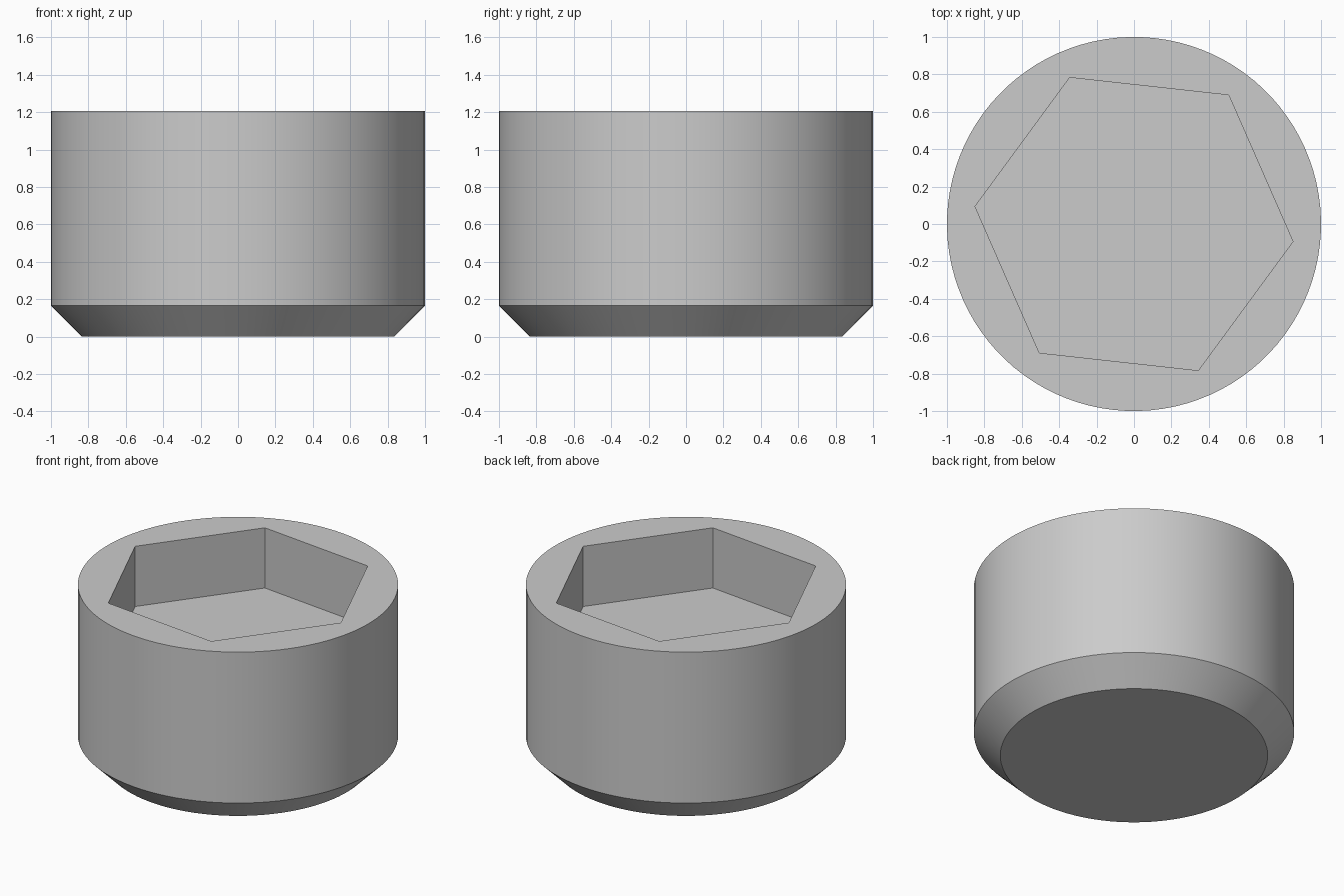
import bpy, bmesh, math

if "Cube" in bpy.data.objects:
    bpy.data.objects.remove(bpy.data.objects["Cube"])

SEG = 96                      # sides of the round body
STEP = SEG // 6               # body sides per hexagon side
TURN = math.radians(-6.3)     # rotation of the hexagonal socket
TOP, FLOOR, CHAMFER = 1.205, 0.79, 0.165

steel = bpy.data.materials.new("plain grey")
steel.diffuse_color = (0.6, 0.6, 0.6, 1)
steel.use_nodes = True
steel.node_tree.nodes["Principled BSDF"].inputs["Base Color"].default_value = steel.diffuse_color

bm = bmesh.new()


def ring(radius, z, n):
    return [bm.verts.new((radius * math.cos(TURN + math.tau * i / n),
                          radius * math.sin(TURN + math.tau * i / n), z))
            for i in range(n)]


def bridge(a, b):
    n = len(a)
    for i in range(n):
        j = (i + 1) % n
        bm.faces.new((a[i], a[j], b[j], b[i]))


# Round body with a chamfered lower edge
base = ring(1 - CHAMFER, 0, SEG)
shoulder = ring(1, CHAMFER, SEG)
rim = ring(1, TOP, SEG)
bm.faces.new(base[::-1])
bridge(base, shoulder)
bridge(shoulder, rim)

# Hexagonal socket: flat floor and straight walls
mouth = ring(0.855, TOP, 6)
floor = ring(0.855, FLOOR, 6)
bridge(mouth, floor)
bm.faces.new(floor)

# Flat top between the rim and the socket
for k in range(6):
    arc = [rim[(k * STEP + i) % SEG] for i in range(STEP + 1)]
    bm.faces.new(arc + [mouth[(k + 1) % 6], mouth[k]])

bmesh.ops.recalc_face_normals(bm, faces=bm.faces)
mesh = bpy.data.meshes.new("socket_body")
bm.to_mesh(mesh)
bm.free()
mesh.materials.append(steel)

body = bpy.data.objects.new("socket_body", mesh)
bpy.context.collection.objects.link(body)
bpy.context.view_layer.objects.active = body
body.select_set(True)
bpy.ops.object.shade_smooth_by_angle(angle=math.radians(30))
